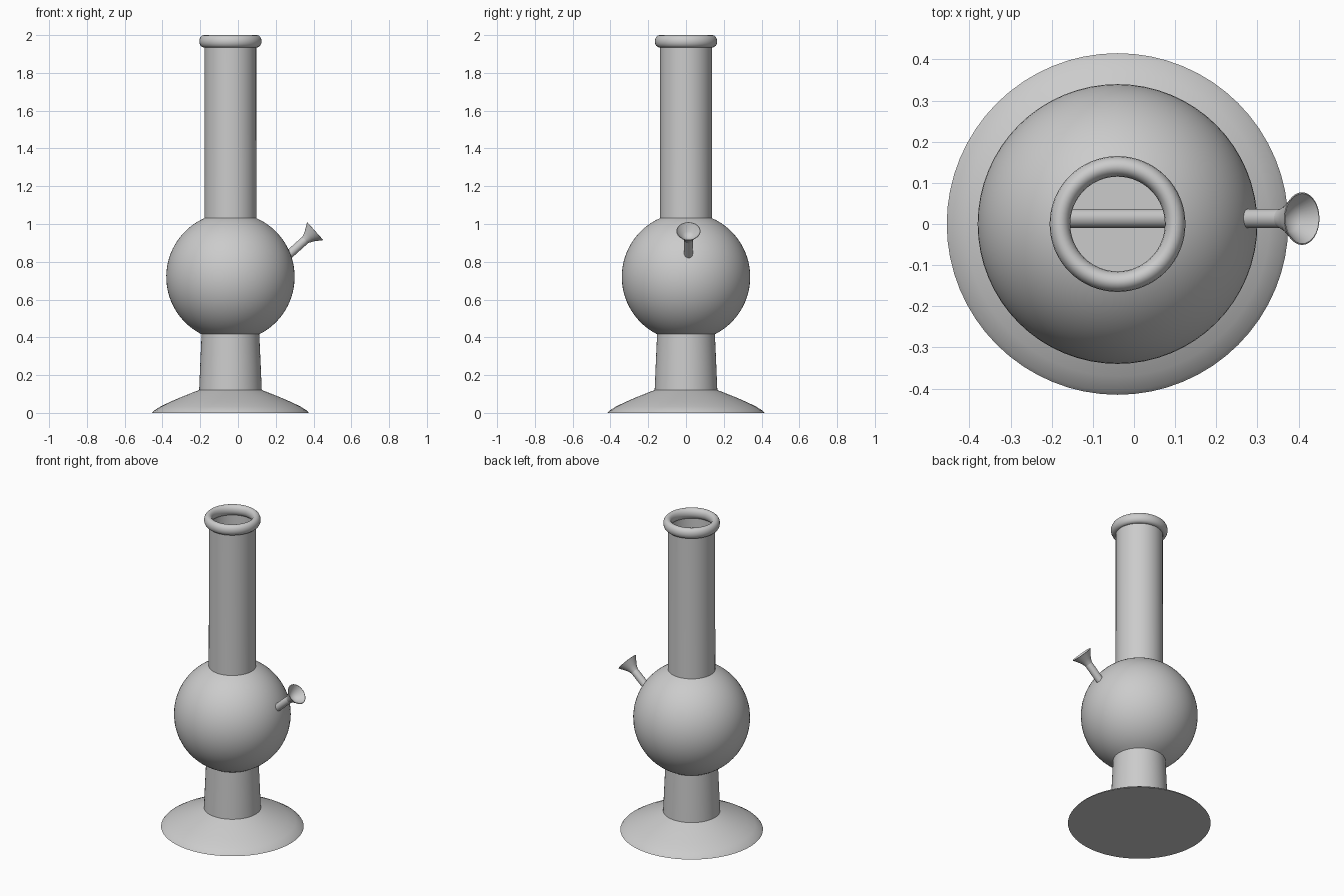
import bpy, bmesh
from math import sin, cos, pi, radians, sqrt
from mathutils import Vector

if "Cube" in bpy.data.objects:
    bpy.data.objects.remove(bpy.data.objects["Cube"])

CX = -0.04  # axis of the main body


def lathe(name, profile, segs=64, closed=False):
    """Spin (radius, height) points around local z; radius 0 makes a pole."""
    bm = bmesh.new()
    rings = []
    for r, z in profile:
        if r < 1e-6:
            rings.append([bm.verts.new((0, 0, z))] * segs)
        else:
            rings.append([bm.verts.new((r * cos(2 * pi * i / segs), r * sin(2 * pi * i / segs), z))
                          for i in range(segs)])
    pairs = list(zip(rings, rings[1:]))
    if closed:
        pairs.append((rings[-1], rings[0]))
    for a, b in pairs:
        for i in range(segs):
            j = (i + 1) % segs
            bm.faces.new(list(dict.fromkeys((a[i], a[j], b[j], b[i]))))
    mesh = bpy.data.meshes.new(name)
    bm.to_mesh(mesh)
    bm.free()
    ob = bpy.data.objects.new(name, mesh)
    bpy.context.collection.objects.link(ob)
    ob.location.x = CX
    bpy.ops.object.select_all(action='DESELECT')
    ob.select_set(True)
    bpy.context.view_layer.objects.active = ob
    bpy.ops.object.shade_smooth_by_angle(angle=radians(35))
    return ob


# flared foot with closed underside
lathe("foot", [(0, 0), (0.415, 0), (0.405, 0.012), (0.37, 0.034), (0.32, 0.058),
               (0.26, 0.084), (0.2, 0.108), (0.163, 0.122)])

# lower neck, round chamber and tall tube share one continuous wall
R, CZ = 0.34, 0.72
a0 = -sqrt(R * R - 0.153 ** 2)
a1 = sqrt(R * R - 0.138 ** 2)
profile = [(0.166, 0.118), (0.16, 0.26), (0.153, CZ + a0)]
t0, t1 = radians(-63.3), radians(66.1)
for k in range(1, 32):
    t = t0 + (t1 - t0) * k / 32
    profile.append((R * cos(t), CZ + R * sin(t)))
profile += [(0.138, CZ + a1), (0.137, 1.5), (0.137, 1.965)]
lathe("body", profile)

# rounded mouth ring
lathe("mouth_ring", [(0.14 + 0.025 * cos(2 * pi * k / 16), 1.967 + 0.033 * sin(2 * pi * k / 16))
                     for k in range(16)], closed=True)

# slanted stem running into the chamber, with a funnel bowl at its end
axis = Vector((0.745, 0, 0.667)).normalized()
rim = Vector((0.408, 0.013, 0.962))
stem = lathe("stem", [(0, -0.76), (0.023, -0.76), (0.023, -0.06)], 32)
bowl = lathe("bowl", [(0.022, -0.075), (0.024, -0.066), (0.036, -0.04), (0.064, 0),
                      (0.061, 0.001), (0.032, -0.036), (0, -0.052)], 32)
for ob in (stem, bowl):
    ob.rotation_euler = axis.to_track_quat('Z', 'Y').to_euler()
    ob.location = rim
